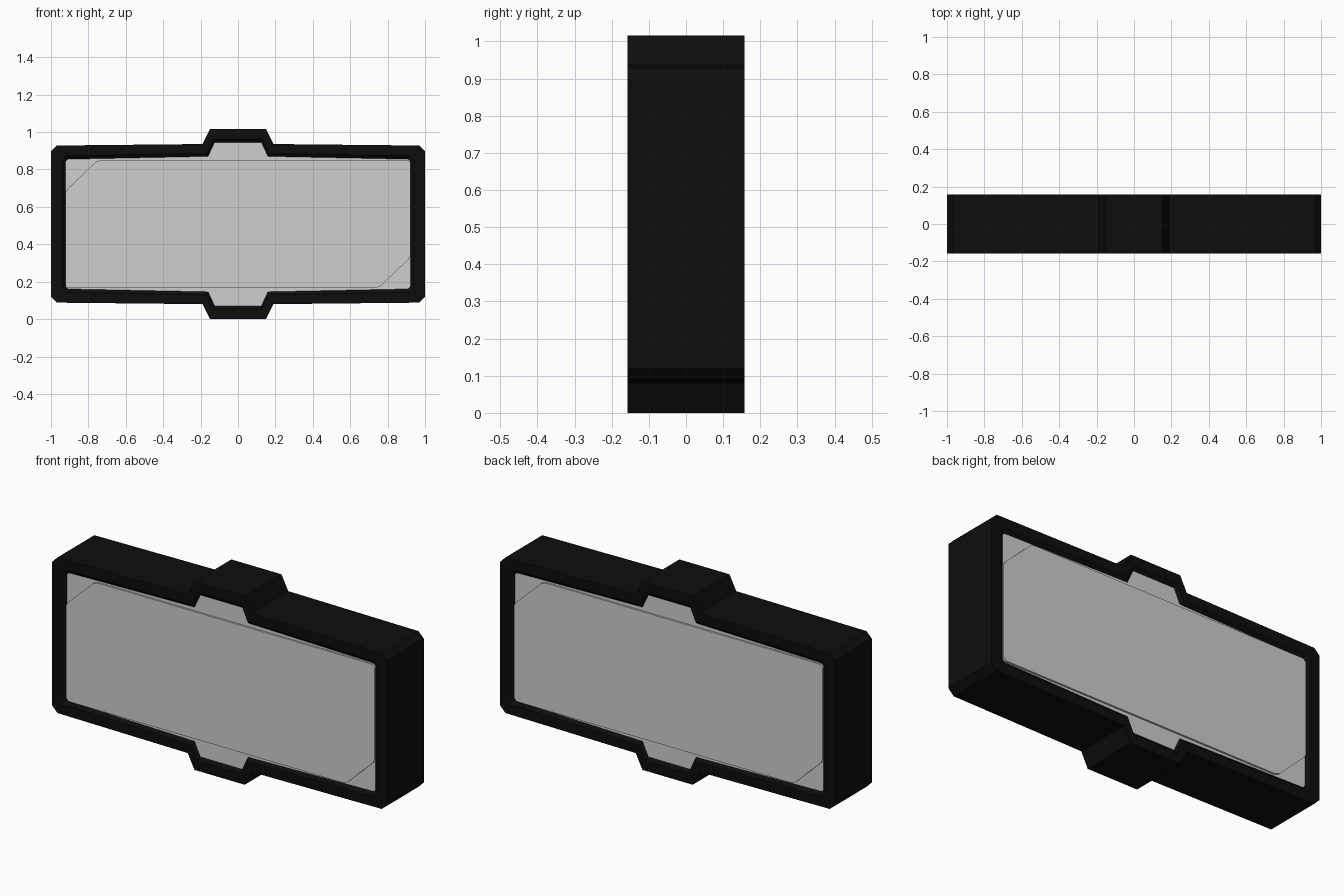
import bpy, bmesh
from mathutils import Matrix

cube = bpy.data.objects.get("Cube")
if cube:
    bpy.data.objects.remove(cube)

MID = 0.508      # height of the centre line
RIM = 0.157      # half depth of the frame
PANEL = 0.142    # half depth of the panel
PLATE = 0.152    # outer face of the raised plates


def material(name, value):
    m = bpy.data.materials.new(name)
    m.use_nodes = True
    colour = (value, value, value, 1)
    m.diffuse_color = colour
    bsdf = next(n for n in m.node_tree.nodes if n.type == 'BSDF_PRINCIPLED')
    bsdf.inputs["Base Color"].default_value = colour
    return m


black = material("black casing", 0.004)
grey = material("light grey panel", 0.62)


def mirrored(quarter):
    """Complete a quarter outline to a closed loop of (x, z)."""
    right = quarter + [(x, -z) for x, z in reversed(quarter)]
    return right + [(-x, -z) for x, z in right]


def build(name, loops, mat, closed_ring=False):
    """Skin a list of (outline, y) loops; either a ring or a capped solid."""
    bm = bmesh.new()
    rings = [[bm.verts.new((x, y, MID + z)) for x, z in pts] for pts, y in loops]
    pairs = list(zip(rings, rings[1:]))
    if closed_ring:
        pairs.append((rings[-1], rings[0]))
    else:
        bm.faces.new(rings[0])
        bm.faces.new(rings[-1])
    for a, b in pairs:
        for i in range(len(a)):
            j = (i + 1) % len(a)
            bm.faces.new((a[i], a[j], b[j], b[i]))
    bmesh.ops.recalc_face_normals(bm, faces=bm.faces)
    mesh = bpy.data.meshes.new(name)
    bm.to_mesh(mesh)
    bm.free()
    mesh.materials.append(mat)
    obj = bpy.data.objects.new(name, mesh)
    bpy.context.scene.collection.objects.link(obj)
    return obj


# Outlines of the frame, with a tab at the top and bottom
outer = mirrored([(0.15, 0.508), (0.19, 0.428), (0.968, 0.42), (1.0, 0.388)])
inner = mirrored([(0.125, 0.437), (0.16, 0.362), (0.908, 0.347), (0.922, 0.333)])
lip = [(a + (c - a) * 0.75, b + (d - b) * 0.75)
       for (a, b), (c, d) in zip(outer, inner)]

# Frame: flat rim with a bevel down to the panel on both sides
build("frame", [(outer, -RIM), (lip, -RIM), (inner, -PANEL),
                (inner, PANEL), (lip, RIM), (outer, RIM)], black, True)

# Panel filling the opening
build("panel", [(inner, -PANEL), (inner, PANEL)], grey)

# Raised plates with two opposite corners cut off
half = [(-0.922, 0.17), (-0.91, 0.19), (-0.76, 0.333), (-0.73, 0.343),
        (0.905, 0.343), (0.922, 0.326)]
outline = half + [(-x, -z) for x, z in half]
for name, turn in (("front_plate", 0), ("back_plate", 3.14159265)):
    plate = build(name, [(outline, -PLATE), (outline, -PANEL + 0.002)], grey)
    plate.data.transform(Matrix.Rotation(turn, 4, 'Z'))
